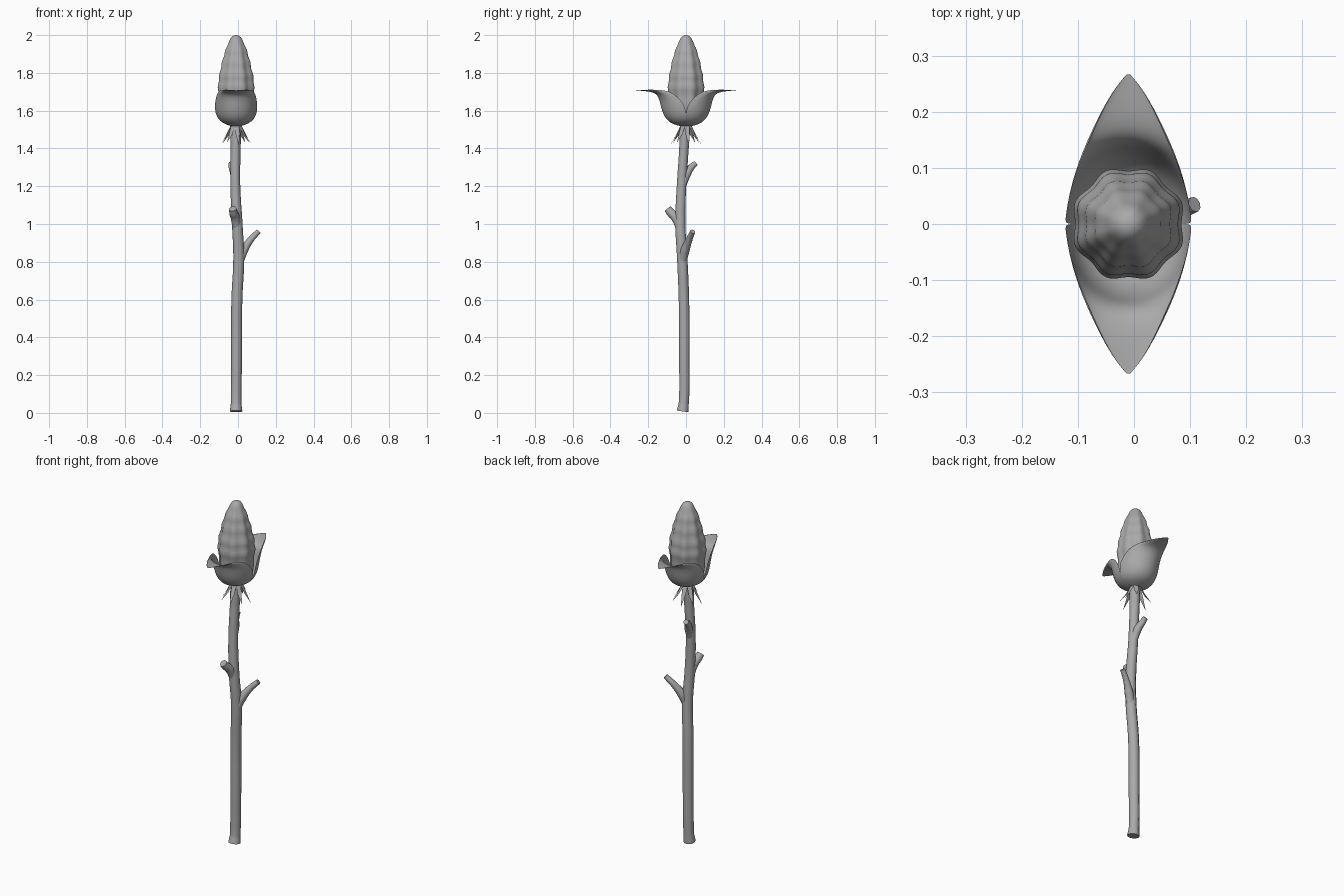
import bpy, bmesh
from math import sin, cos, pi, radians

cube = bpy.data.objects.get("Cube")
if cube:
    bpy.data.objects.remove(cube)

AXIS_X = -0.01

grey = bpy.data.materials.new("plain grey")
grey.use_nodes = True
grey.diffuse_color = (0.4, 0.4, 0.4, 1)
grey.node_tree.nodes["Principled BSDF"].inputs["Base Color"].default_value = (0.4, 0.4, 0.4, 1)


def add_object(name, data):
    obj = bpy.data.objects.new(name, data)
    data.materials.append(grey)
    bpy.context.collection.objects.link(obj)
    return obj


def mesh_object(name, bm, smooth=True):
    bmesh.ops.recalc_face_normals(bm, faces=bm.faces)
    for f in bm.faces:
        f.smooth = smooth
    mesh = bpy.data.meshes.new(name)
    bm.to_mesh(mesh)
    bm.free()
    return add_object(name, mesh)


def tube(name, points):
    """Tapered round branch through (x, y, z, radius) points."""
    curve = bpy.data.curves.new(name, "CURVE")
    curve.dimensions = "3D"
    curve.bevel_depth = 1
    curve.bevel_resolution = 3
    curve.resolution_u = 6
    curve.use_fill_caps = True
    spline = curve.splines.new("BEZIER")
    spline.bezier_points.add(len(points) - 1)
    for bp, (x, y, z, r) in zip(spline.bezier_points, points):
        bp.co = (x, y, z)
        bp.radius = r
        bp.handle_left_type = bp.handle_right_type = "AUTO"
    return add_object(name, curve)


def grid_faces(bm, rows, closed=False):
    for a, b in zip(rows, rows[1:]):
        n = len(a)
        for i in range(n if closed else n - 1):
            j = (i + 1) % n
            bm.faces.new((a[i], a[j], b[j], b[i]))


# Stem, leaning slightly and cut at an angle at the foot
tube("stem", [
    (-0.01, -0.018, 0.008, 0.033), (-0.01, -0.012, 0.05, 0.028),
    (-0.008, -0.009, 0.3, 0.029), (-0.006, -0.011, 0.6, 0.029),
    (0.004, -0.02, 0.82, 0.029), (-0.004, -0.03, 1.0, 0.028),
    (-0.014, -0.024, 1.2, 0.026), (-0.013, -0.012, 1.38, 0.026),
    (-0.01, -0.004, 1.53, 0.029)])

# Three short side shoots with blunt tips
tube("long_shoot", [
    (0.005, -0.022, 0.79, 0.022), (0.03, -0.005, 0.86, 0.024),
    (0.07, 0.018, 0.92, 0.017), (0.108, 0.035, 0.96, 0.014)])
tube("front_shoot", [
    (-0.006, -0.03, 0.98, 0.024), (-0.015, -0.055, 1.035, 0.025),
    (-0.024, -0.08, 1.06, 0.023), (-0.028, -0.096, 1.08, 0.02)])
tube("back_shoot", [
    (-0.014, -0.02, 1.2, 0.02), (-0.02, 0.005, 1.265, 0.022),
    (-0.032, 0.028, 1.3, 0.018), (-0.036, 0.052, 1.322, 0.014)])

# Ribbed bud with eight soft lobes: (radius, height) profile
profile = [
    (0.02, 1.52), (0.07, 1.55), (0.09, 1.6), (0.092, 1.65), (0.09, 1.69),
    (0.104, 1.725), (0.088, 1.757), (0.098, 1.785), (0.076, 1.825),
    (0.082, 1.855), (0.061, 1.89), (0.063, 1.918), (0.045, 1.945),
    (0.037, 1.97), (0.025, 1.992), (0.008, 2.0)]
bm = bmesh.new()
SIDES = 48
rows = []
for r, z in profile:
    lobe = 0.05 * min(1, max(0, (2.0 - z) / 0.12))
    ring = []
    for i in range(SIDES):
        a = 2 * pi * i / SIDES
        rr = r * (1 - lobe * cos(8 * a))
        ring.append(bm.verts.new((AXIS_X + rr * cos(a), rr * sin(a), z)))
    rows.append(ring)
grid_faces(bm, rows, closed=True)
bm.faces.new(rows[0])
bm.faces.new(rows[-1])
bud = mesh_object("bud", bm)
bud.modifiers.new("smooth", "SUBSURF").levels = 1

# Two cupped petals: (half width, edge depth, edge z, middle depth, middle z)
sections = [
    (0.015, 0.0, 1.515, 0.015, 1.515), (0.08, 0.0, 1.535, 0.085, 1.53),
    (0.107, 0.0, 1.575, 0.122, 1.575), (0.114, 0.003, 1.62, 0.137, 1.63),
    (0.108, 0.035, 1.665, 0.145, 1.67), (0.096, 0.085, 1.705, 0.165, 1.695),
    (0.066, 0.16, 1.712, 0.21, 1.703), (0.03, 0.235, 1.71, 0.245, 1.706),
    (0.004, 0.266, 1.708, 0.266, 1.708)]
for name, side in (("front_petal", -1), ("back_petal", 1)):
    bm = bmesh.new()
    rows = []
    for w, ye, ze, ym, zm in sections:
        row = []
        for i in range(11):
            a = (i / 5 - 1) * pi / 2
            c = cos(a)
            row.append(bm.verts.new((AXIS_X + w * sin(a),
                                     side * (ye + (ym - ye) * c),
                                     ze + (zm - ze) * c)))
        rows.append(row)
    grid_faces(bm, rows)
    petal = mesh_object(name, bm)
    sub = petal.modifiers.new("smooth", "SUBSURF")
    sub.levels = sub.render_levels = 2

# Narrow pointed sepals hanging around the top of the stem
bm = bmesh.new()
for k in range(8):
    a = radians(45 * k + 10)
    drop = 1.415 if k % 2 == 0 else 1.43

    def at(r, t, z):
        return bm.verts.new((AXIS_X + r * cos(a) - t * sin(a),
                             r * sin(a) + t * cos(a), z))
    top = at(0.025, -0.014, 1.525), at(0.025, 0.014, 1.525)
    mid = at(0.05, -0.011, 1.475), at(0.05, 0.011, 1.475)
    tip = at(0.085, 0, drop)
    bm.faces.new((top[0], top[1], mid[1], mid[0]))
    bm.faces.new((mid[0], mid[1], tip))
mesh_object("sepals", bm, smooth=False)
